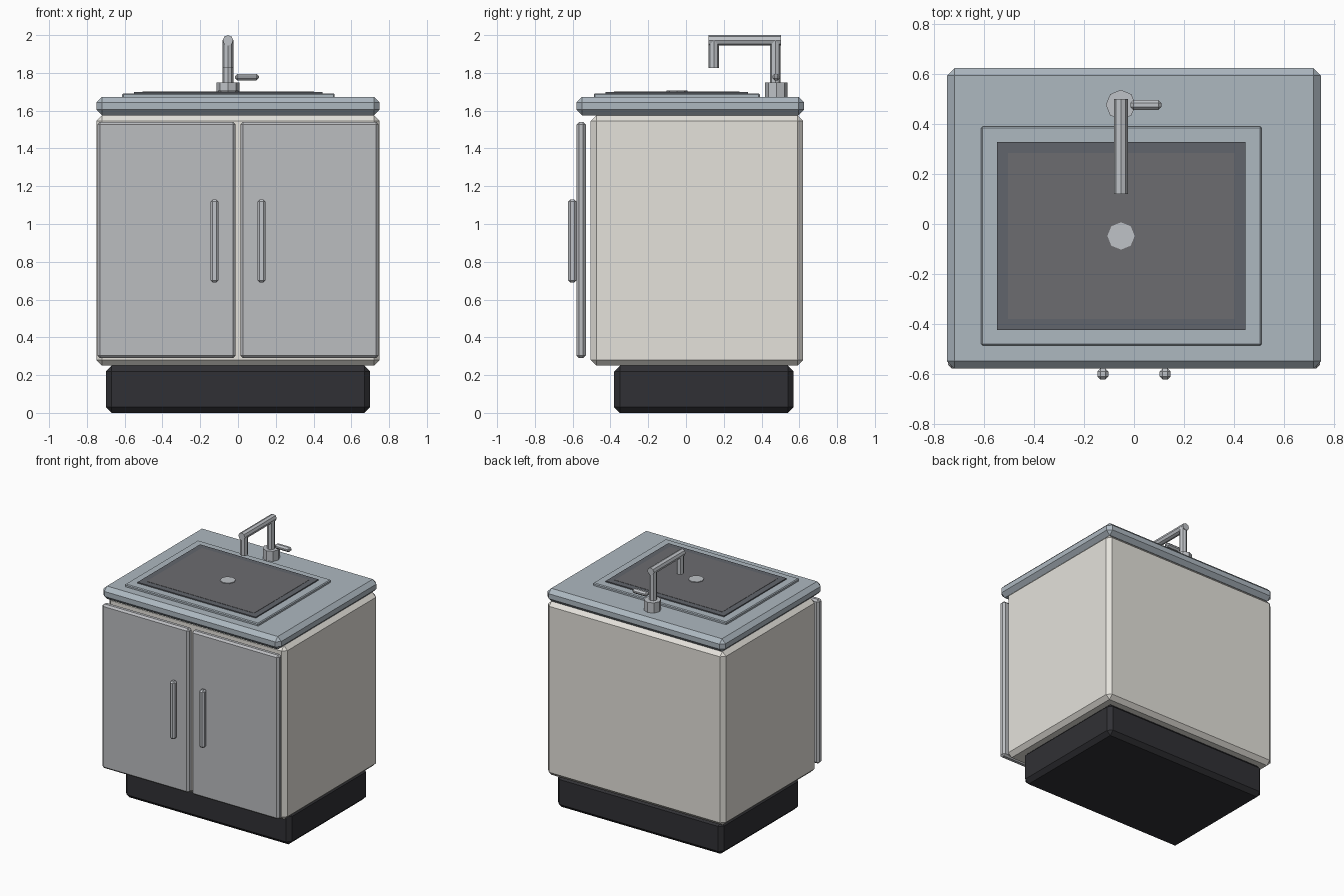
import bpy, bmesh
from math import pi
from mathutils import Matrix, Vector

if "Cube" in bpy.data.objects:
    bpy.data.objects.remove(bpy.data.objects["Cube"])


def material(name, rgb):
    m = bpy.data.materials.new(name)
    m.diffuse_color = (*rgb, 1)
    m.use_nodes = True
    m.node_tree.nodes["Principled BSDF"].inputs["Base Color"].default_value = m.diffuse_color
    return m


cream = material("cream_panel", (0.78, 0.76, 0.71))
door_grey = material("door_grey", (0.50, 0.51, 0.53))
stone = material("stone", (0.42, 0.48, 0.53))
black = material("black_plinth", (0.03, 0.03, 0.035))
dark = material("dark_basin", (0.12, 0.13, 0.15))
floor_dark = material("basin_floor", (0.15, 0.15, 0.16))
metal = material("metal", (0.52, 0.54, 0.57))


def finish(bm, name, mat, bevel=0):
    if bevel:
        sharp = [e for e in bm.edges if e.calc_face_angle(0) > 0.9]
        bmesh.ops.bevel(bm, geom=sharp, offset=bevel, segments=1, affect='EDGES')
    mesh = bpy.data.meshes.new(name)
    bm.to_mesh(mesh)
    bm.free()
    mesh.materials.append(mat)
    ob = bpy.data.objects.new(name, mesh)
    bpy.context.collection.objects.link(ob)


def box(name, x, y, z, mat, bevel=0):
    """Box from (min, max) ranges with a single chamfer."""
    bm = bmesh.new()
    size = [r[1] - r[0] for r in (x, y, z)]
    mid = [(r[0] + r[1]) / 2 for r in (x, y, z)]
    bmesh.ops.create_cube(bm, size=1, matrix=Matrix.Translation(mid) @ Matrix.Diagonal((*size, 1)))
    finish(bm, name, mat, bevel)


def rod(name, a, b, r, mat, bevel=0):
    """Eight-sided cylinder from point a to point b."""
    a, b = Vector(a), Vector(b)
    d = b - a
    rot = Vector((0, 0, 1)).rotation_difference(d).to_matrix().to_4x4()
    bm = bmesh.new()
    bmesh.ops.create_cone(bm, cap_ends=True, segments=8, radius1=r, radius2=r, depth=d.length,
                          matrix=Matrix.Translation((a + b) / 2) @ rot)
    finish(bm, name, mat, bevel)


# Cabinet
box("plinth", (-0.70, 0.70), (-0.38, 0.57), (0, 0.25), black, 0.03)
box("cabinet_body", (-0.75, 0.75), (-0.505, 0.62), (0.25, 1.575), cream, 0.03)
box("countertop", (-0.75, 0.75), (-0.58, 0.625), (1.575, 1.673), stone, 0.03)

# Doors with bar handles
for side, s in (("left", -1), ("right", 1)):
    box(side + "_door", sorted((s * 0.012, s * 0.745)), (-0.58, -0.53), (0.29, 1.54), door_grey, 0.014)
    box(side + "_handle", sorted((s * 0.103, s * 0.146)), (-0.624, -0.579), (0.69, 1.13), metal, 0.012)

# Sink: stacked rim, basin and drain
box("sink_rim", (-0.613, 0.512), (-0.487, 0.391), (1.66, 1.692), stone, 0.006)
box("sink_basin", (-0.55, 0.447), (-0.425, 0.329), (1.67, 1.70), dark)
box("basin_floor", (-0.505, 0.402), (-0.38, 0.284), (1.68, 1.702), floor_dark)
rod("drain", (-0.052, -0.048, 1.69), (-0.052, -0.048, 1.707), 0.055, metal)

# Faucet
fx, fy = -0.053, 0.473
rod("faucet_base", (fx, 0.478, 1.66), (fx, 0.478, 1.75), 0.06, metal)
rod("faucet_post", (fx, fy, 1.74), (fx, fy, 1.975), 0.028, metal)
rod("faucet_spout", (fx, 0.502, 1.972), (fx, 0.12, 1.972), 0.028, metal)
rod("faucet_tip", (fx, 0.148, 1.975), (fx, 0.148, 1.825), 0.028, metal)
box("faucet_lever", (-0.015, 0.11), (0.457, 0.497), (1.76, 1.795), metal, 0.012)
